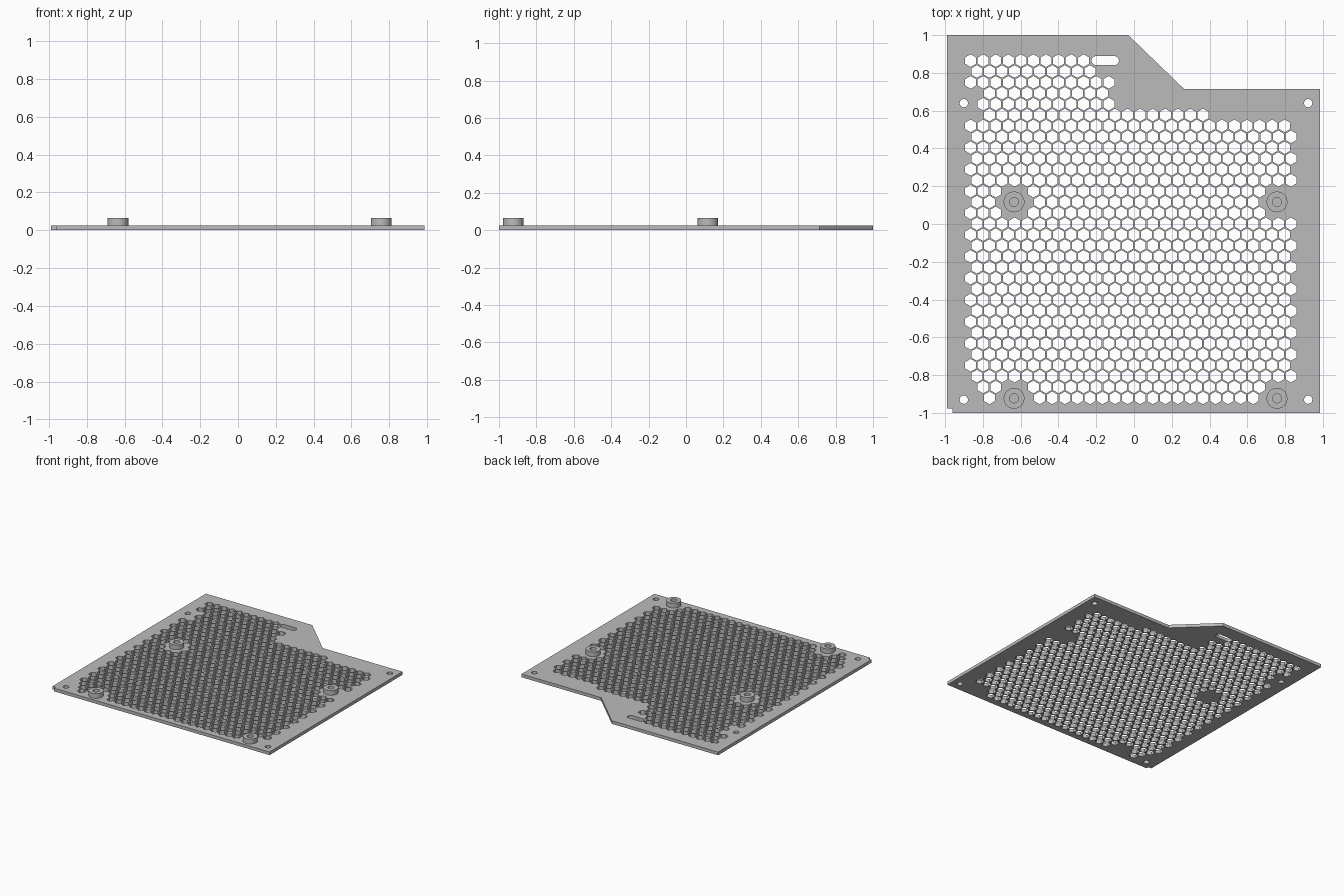
import bpy
from math import pi, cos, sin, hypot, radians

cube = bpy.data.objects.get("Cube")
if cube:
    bpy.data.objects.remove(cube, do_unlink=True)

grey = bpy.data.materials.new("plain grey")
grey.use_nodes = True
grey.diffuse_color = (0.5, 0.5, 0.5, 1)
grey.node_tree.nodes["Principled BSDF"].inputs["Base Color"].default_value = (0.5, 0.5, 0.5, 1)


def ring(x, y, r, n, turn=0.0):
    return [(x + r * cos(turn + 2 * pi * i / n), y + r * sin(turn + 2 * pi * i / n)) for i in range(n)]


def slab(name, loops, bottom, top):
    """Extrude closed loops; inner loops become through holes."""
    curve = bpy.data.curves.new(name, 'CURVE')
    curve.dimensions = '2D'
    curve.fill_mode = 'BOTH'
    curve.extrude = (top - bottom) / 2
    for loop in loops:
        spline = curve.splines.new('POLY')
        spline.points.add(len(loop) - 1)
        for point, (x, y) in zip(spline.points, loop):
            point.co = (x, y, 0, 1)
        spline.use_cyclic_u = True
    obj = bpy.data.objects.new(name, curve)
    bpy.context.collection.objects.link(obj)
    obj.location.z = (top + bottom) / 2
    bpy.ops.object.select_all(action='DESELECT')
    obj.select_set(True)
    bpy.context.view_layer.objects.active = obj
    bpy.ops.object.convert(target='MESH')
    obj = bpy.context.object
    obj.data.materials.clear()
    obj.data.materials.append(grey)
    bpy.ops.object.shade_smooth_by_angle(angle=radians(30))
    return obj


THICK, BOSS_TOP = 0.026, 0.065
PITCH, ROW = 0.0665, 0.0576
bosses = [(x, y) for x in (-0.635, 0.757) for y in (0.117, -0.923)]
screws = [(x, y) for x in (-0.901, 0.922) for y in (0.64, -0.93)]

# Plate outline with a stepped back edge and a small corner notch
loops = [[(-0.99, 1), (-0.03, 1), (0.265, 0.715), (0.985, 0.715), (0.985, -1),
          (-0.962, -1), (-0.962, -0.978), (-0.99, -0.978)]]

# Screw holes and the rounded slot
loops += [ring(x, y, 0.022, 24) for x, y in screws]
slot = []
for cx, start in ((-0.104, -pi / 2), (-0.201, pi / 2)):
    slot += [(cx + 0.024 * cos(start + pi * i / 10), 0.865 + 0.024 * sin(start + pi * i / 10)) for i in range(11)]
loops.append(slot)

# Honeycomb vents, kept clear of the bosses, screws and stepped corner
for row in range(32):
    y = 0.865 - row * ROW
    limit = (-0.25 if row == 0 else -0.2 if row == 1 else -0.12 if row < 5 else 0.4 if row == 5 else 0.84)
    for col in range(26):
        x = -0.865 + (col + 0.5 * (row % 2)) * PITCH
        near_boss = any(hypot(x - a, y - b) < 0.1 for a, b in bosses)
        near_screw = any(hypot(x - a, y - b) < 0.098 for a, b in screws)
        if x < limit and not near_boss and not near_screw:
            loops.append(ring(x, y, 0.0335, 6, pi / 6))

slab("vent_plate", loops, 0, THICK)

# Raised standoffs with blind centre holes
for i, (x, y) in enumerate(bosses):
    slab(f"standoff_{i + 1}", [ring(x, y, 0.055, 48), ring(x, y, 0.024, 32)], THICK, BOSS_TOP)
